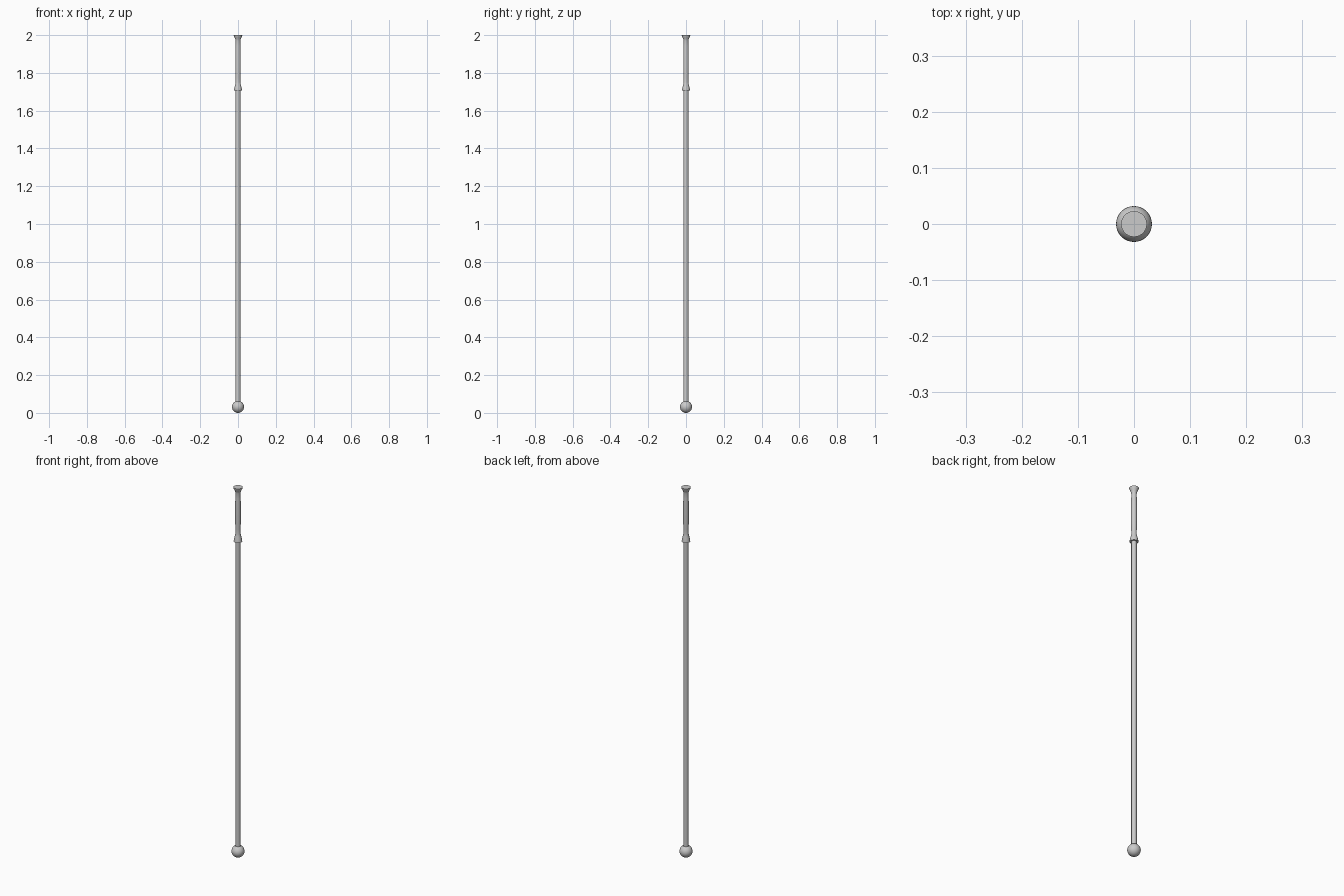
import bpy, bmesh
from math import cos, sin, pi

if "Cube" in bpy.data.objects:
    bpy.data.objects.remove(bpy.data.objects["Cube"])

SIDES = 32

def lathe(name, profile, angle=0.6):
    """Closed solid of revolution about z from (radius, z) points, bottom to top."""
    bm = bmesh.new()
    rings = [[bm.verts.new((r * cos(2 * pi * i / SIDES), r * sin(2 * pi * i / SIDES), z))
              for i in range(SIDES)] for r, z in profile]
    for a, b in zip(rings, rings[1:]):
        for i in range(SIDES):
            j = (i + 1) % SIDES
            bm.faces.new((a[i], a[j], b[j], b[i]))
    bm.faces.new(rings[0][::-1])
    bm.faces.new(rings[-1])
    mesh = bpy.data.meshes.new(name)
    bm.to_mesh(mesh)
    bm.free()
    ob = bpy.data.objects.new(name, mesh)
    bpy.context.collection.objects.link(ob)
    bpy.context.view_layer.objects.active = ob
    ob.select_set(True)
    bpy.ops.object.shade_smooth_by_angle(angle=angle)
    ob.select_set(False)

# ball at the foot
bpy.ops.mesh.primitive_uv_sphere_add(segments=32, ring_count=16, radius=0.032,
                                     location=(0, 0, 0.032))
bpy.context.object.name = "foot_ball"
bpy.ops.object.shade_smooth()
bpy.context.object.select_set(False)

# long straight shaft
lathe("shaft", [(0.013, 0.045), (0.013, 1.72)])

# handle: flared guard, slightly swollen grip, flared flat pommel
grip = [(0.0125 + 0.0015 * (1 - ((z - 1.86) / 0.11) ** 2), z)
        for z in (1.75 + 0.0275 * k for k in range(9))]
lathe("handle", [(0.021, 1.707), (0.0205, 1.714), (0.0175, 1.727), (0.014, 1.742)]
      + grip + [(0.0145, 1.978), (0.018, 1.986), (0.022, 1.994), (0.023, 2.0)])
